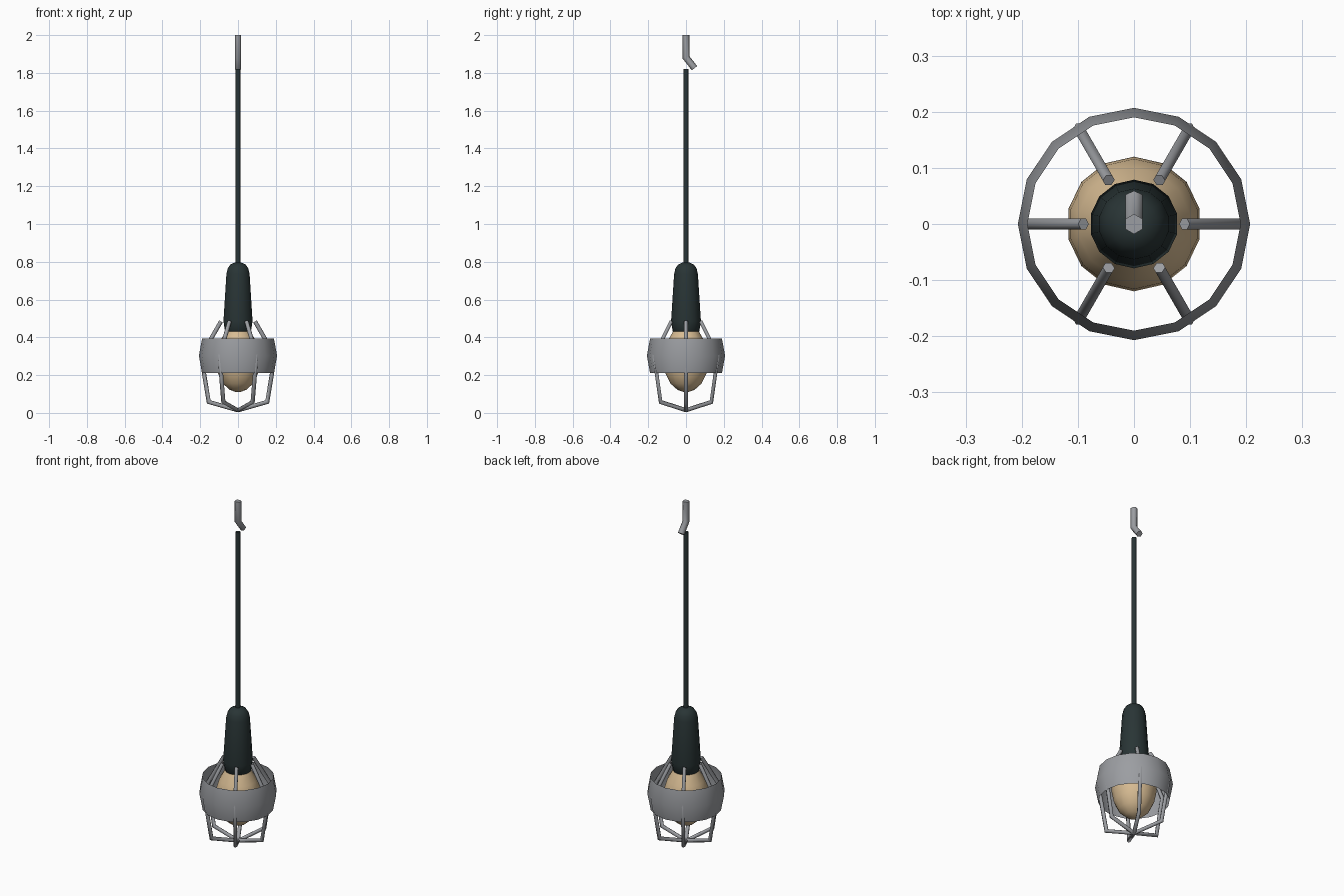
import bpy, bmesh, math
from mathutils import Vector

cube = bpy.data.objects.get("Cube")
if cube:
    bpy.data.objects.remove(cube)


def material(name, rgb):
    m = bpy.data.materials.new(name)
    m.use_nodes = True
    m.diffuse_color = (*rgb, 1)
    m.node_tree.nodes["Principled BSDF"].inputs["Base Color"].default_value = (*rgb, 1)
    return m


STEEL = material("grey steel", (0.33, 0.34, 0.36))
RUBBER = material("dark rubber", (0.022, 0.035, 0.036))
GLASS = material("warm bulb", (0.68, 0.5, 0.29))


def finish(name, bm, mat, angle=50):
    bmesh.ops.recalc_face_normals(bm, faces=bm.faces)
    mesh = bpy.data.meshes.new(name)
    bm.to_mesh(mesh)
    bm.free()
    mesh.materials.append(mat)
    ob = bpy.data.objects.new(name, mesh)
    bpy.context.collection.objects.link(ob)
    bpy.ops.object.select_all(action="DESELECT")
    ob.select_set(True)
    bpy.context.view_layer.objects.active = ob
    bpy.ops.object.shade_smooth_by_angle(angle=math.radians(angle))
    return ob


def skin(bm, rings, caps=True):
    """Bridge successive closed rings of points."""
    rows = [[bm.verts.new(p) for p in ring] for ring in rings]
    n = len(rows[0])
    for a, b in zip(rows, rows[1:]):
        for i in range(n):
            j = (i + 1) % n
            bm.faces.new((a[i], a[j], b[j], b[i]))
    if caps:
        bm.faces.new(rows[0])
        bm.faces.new(rows[-1])


def lathe(name, profile, sides, mat, caps=True):
    """Turn (radius, height) points round z, with a corner facing +y."""
    bm = bmesh.new()
    angles = [math.pi / 2 + math.tau * i / sides for i in range(sides)]
    skin(bm, [[(r * math.cos(a), r * math.sin(a), z) for a in angles]
              for r, z in profile], caps)
    return finish(name, bm, mat)


def rod(name, path, radius, turn, mat, sides=6):
    """Sweep a round section along (distance, height) points in an upright plane."""
    out = Vector((math.cos(turn), math.sin(turn), 0))
    side = Vector((-math.sin(turn), math.cos(turn), 0))
    up = Vector((0, 0, 1))
    pts = [out * d + up * z for d, z in path]
    steps = [(b - a).normalized() for a, b in zip(pts, pts[1:])]
    rings = []
    for i, p in enumerate(pts):
        before, after = steps[max(i - 1, 0)], steps[min(i, len(steps) - 1)]
        tangent = (before + after).normalized()
        normal = tangent.cross(side) / tangent.dot(after)  # mitred bend
        rings.append([p + radius * (normal * math.cos(math.tau * k / sides)
                                    + side * math.sin(math.tau * k / sides))
                      for k in range(sides)])
    bm = bmesh.new()
    skin(bm, rings)
    return finish(name, bm, mat, 65)


# Bulb
lathe("bulb", [(0.01, 0.11), (0.045, 0.122), (0.082, 0.155), (0.107, 0.205),
               (0.12, 0.27), (0.116, 0.325), (0.1, 0.375), (0.072, 0.425),
               (0.055, 0.46)], 14, GLASS)

# Rubber handle and cord
lathe("handle", [(0.06, 0.42), (0.07, 0.43), (0.079, 0.485), (0.063, 0.735),
                 (0.056, 0.765), (0.042, 0.785), (0.02, 0.795)], 14, RUBBER)
lathe("cord", [(0.013, 0.78), (0.013, 1.82)], 8, RUBBER)

# Hanging hook
rod("hook", [(0, 2.0), (0, 1.882), (0.045, 1.825)], 0.018, math.pi / 2, STEEL)

# Thin guard band
lathe("guard_band", [(0.19, 0.21), (0.207, 0.302), (0.19, 0.395)], 16, STEEL, caps=False)

# Guard bars
for k in range(6):
    rod(f"guard_bar_{k + 1}", [(0.09, 0.484), (0.195, 0.302), (0.155, 0.058), (0, 0.014)],
        0.011, math.tau * k / 6, STEEL)
